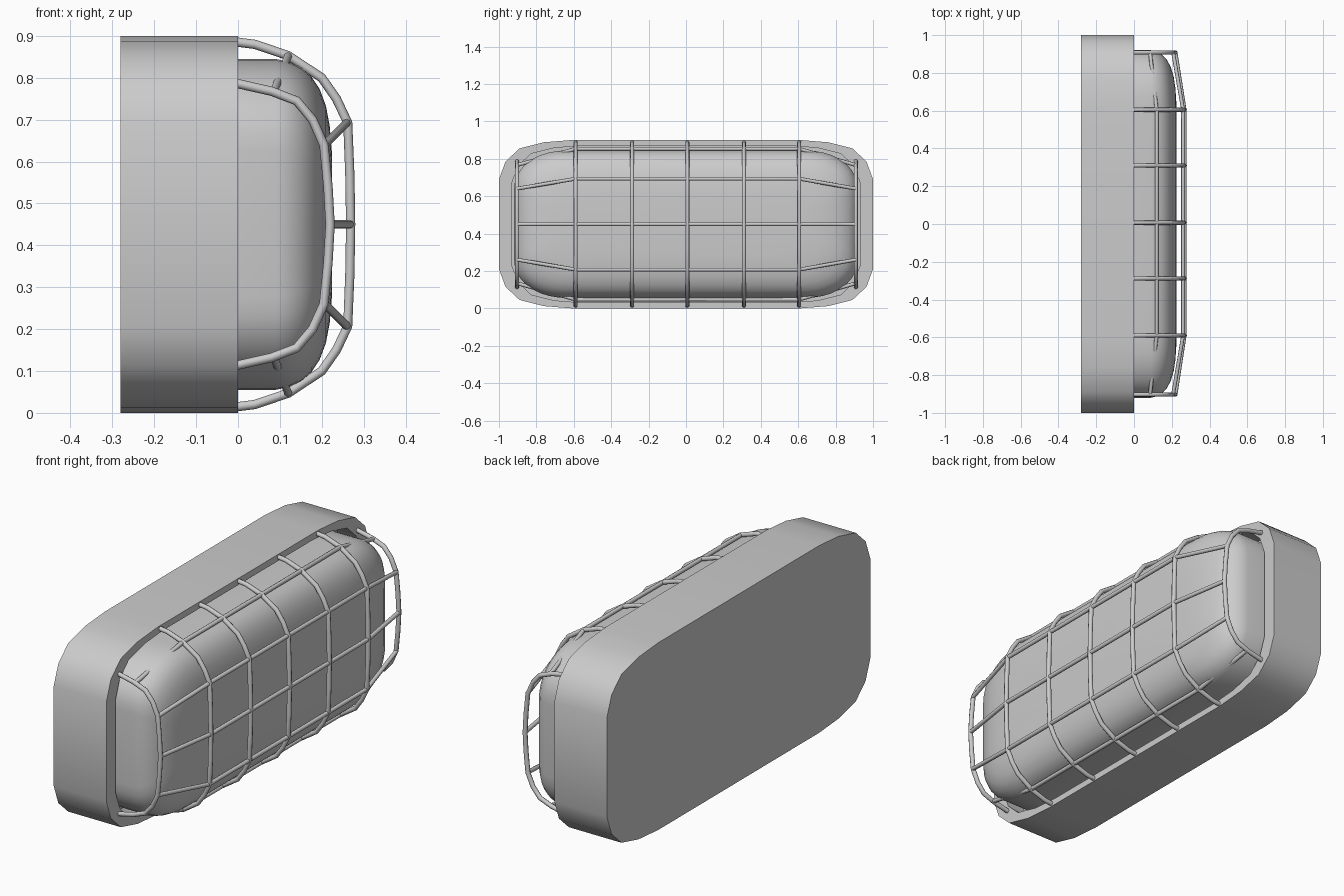
import bpy, bmesh, math

if "Cube" in bpy.data.objects:
    bpy.data.objects.remove(bpy.data.objects["Cube"])

CZ = 0.45  # height of the lamp's centre line


def mirrored(quarter):
    """Full closed (y, z) loop from one quarter listed from side to top."""
    q = list(quarter)
    loop = q + [(-y, z) for y, z in reversed(q)]
    return loop + [(-y, -z) for y, z in loop]


def loft(name, rings, angle):
    """Skin a stack of closed rings (x, loop) and cap both ends."""
    bm = bmesh.new()
    rows = [[bm.verts.new((x, y, z + CZ)) for y, z in loop] for x, loop in rings]
    n = len(rows[0])
    for a, b in zip(rows, rows[1:]):
        for i in range(n):
            j = (i + 1) % n
            bm.faces.new((a[i], a[j], b[j], b[i]))
    bm.faces.new(rows[0][::-1])
    bm.faces.new(rows[-1])
    bmesh.ops.recalc_face_normals(bm, faces=bm.faces)
    me = bpy.data.meshes.new(name)
    bm.to_mesh(me)
    bm.free()
    ob = bpy.data.objects.new(name, me)
    bpy.context.collection.objects.link(ob)
    bpy.context.view_layer.objects.active = ob
    ob.select_set(True)
    bpy.ops.object.shade_smooth_by_angle(angle=math.radians(angle))
    ob.select_set(False)
    return ob


def wire(name, points, radius=0.011):
    cu = bpy.data.curves.new(name, 'CURVE')
    cu.dimensions = '3D'
    cu.bevel_depth = radius
    cu.bevel_resolution = 2
    cu.use_fill_caps = True
    sp = cu.splines.new('POLY')
    sp.points.add(len(points) - 1)
    for p, co in zip(sp.points, points):
        p.co = (*co, 1)
    ob = bpy.data.objects.new(name, cu)
    bpy.context.collection.objects.link(ob)
    return ob


# Housing: faceted oblong tray with a recessed front
outer = mirrored([(1.0, 0.24), (0.965, 0.335), (0.89, 0.405), (0.76, 0.438), (0.61, 0.45)])
inner = [(y * 0.93, z * 0.93) for y, z in outer]
loft("housing", [(-0.28, outer), (0, outer), (0, inner), (-0.1, inner)], 30)


# Glass cover: rounded oblong dome, set into the recess
def glass_outline(inset):
    hy, hz = 0.92 - inset, 0.395 - inset * 0.8
    ry, rz = 0.30 - inset * 0.4, 0.22 - inset * 0.25
    arc = [math.radians(a) for a in range(0, 91, 10)]
    return mirrored([(hy - ry + ry * math.cos(a) ** 0.9 if a < 1.57 else hy - ry,
                      hz - rz + rz * math.sin(a) ** 0.9) for a in arc])


profile = [(-0.11, 0), (0.09, 0), (0.12, 0.008), (0.15, 0.025), (0.175, 0.052),
           (0.195, 0.09), (0.21, 0.14), (0.219, 0.2), (0.225, 0.29)]
loft("glass_cover", [(x, glass_outline(i)) for x, i in profile], 40)

# Cage hoops: half profiles (x, height above centre), mirrored below
MID = [(-0.05, 0.437), (0.0, 0.435), (0.04, 0.43), (0.12, 0.403), (0.2, 0.35),
       (0.235, 0.3), (0.262, 0.243), (0.267, 0.12), (0.269, 0.0)]
END = [(-0.05, 0.34), (0.0, 0.336), (0.08, 0.318), (0.14, 0.295), (0.178, 0.25),
       (0.205, 0.19), (0.215, 0.09), (0.22, 0.0)]


def hoop(name, y, half):
    pts = half + [(x, -z) for x, z in reversed(half[:-1])]
    wire(name, [(x, y, CZ + z) for x, z in pts])


for k, y in enumerate((-0.59, -0.288, 0.007, 0.31, 0.605)):
    hoop(f"cage_hoop_{k + 1}", y, MID)
hoop("cage_end_hoop_front", -0.903, END)
hoop("cage_end_hoop_back", 0.908, END)

# Cage long bars: straight in the middle, bent inward to the end hoops
BARS = [((0.12, 0.403), (0.085, 0.316)), ((0.26, 0.243), (0.207, 0.19)), ((0.268, 0), (0.22, 0))]
for k, ((mx, mz), (ex, ez)) in enumerate(BARS):
    for s in ((1, -1) if mz else (1,)):
        wire(f"cage_bar_{k + 1}_{'upper' if s > 0 else 'lower'}",
             [(ex, -0.903, CZ + s * ez), (mx, -0.59, CZ + s * mz),
              (mx, 0.605, CZ + s * mz), (ex, 0.908, CZ + s * ez)], 0.01)
